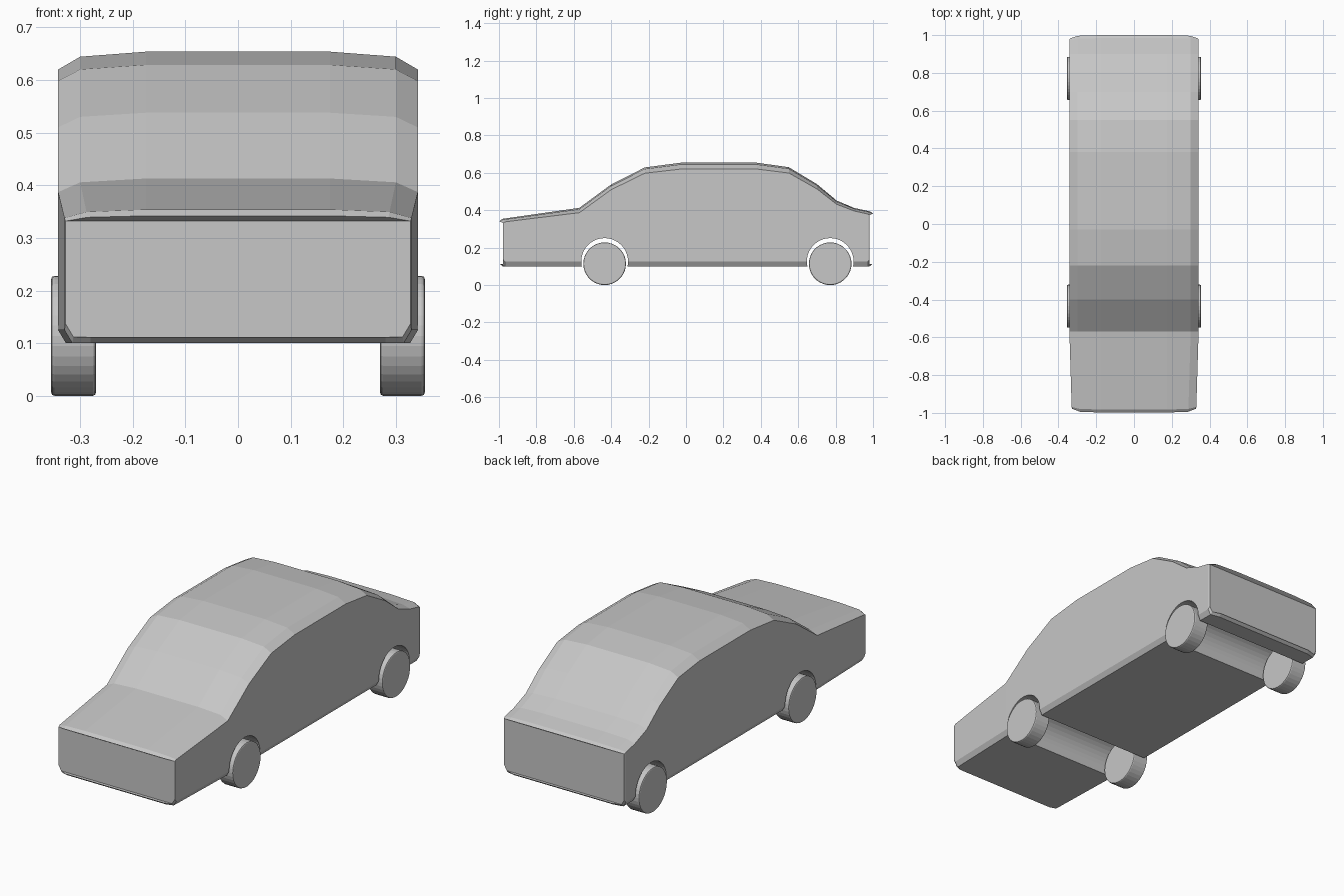
import bpy, bmesh, math

if "Cube" in bpy.data.objects:
    bpy.data.objects.remove(bpy.data.objects["Cube"])

paint = bpy.data.materials.new("plain grey")
paint.diffuse_color = (0.57, 0.57, 0.57, 1)
paint.use_nodes = True
paint.node_tree.nodes["Principled BSDF"].inputs["Base Color"].default_value = paint.diffuse_color


def add_object(name, bm, material=paint):
    bmesh.ops.recalc_face_normals(bm, faces=bm.faces)
    mesh = bpy.data.meshes.new(name)
    bm.to_mesh(mesh)
    bm.free()
    ob = bpy.data.objects.new(name, mesh)
    bpy.context.collection.objects.link(ob)
    ob.data.materials.append(material)
    return ob


def cylinder(name, radius, x0, x1, y, z, sides):
    bm = bmesh.new()
    rings = []
    for x in (x0, x1):
        rings.append([bm.verts.new((x, y + radius * math.sin(2 * math.pi * i / sides),
                                    z + radius * math.cos(2 * math.pi * i / sides)))
                      for i in range(sides)])
    for i in range(sides):
        j = (i + 1) % sides
        bm.faces.new((rings[0][i], rings[0][j], rings[1][j], rings[1][i]))
    bm.faces.new(rings[0])
    bm.faces.new(rings[1])
    return add_object(name, bm)


# Body stations: y, top height, half width, edge drop, bottom, corner pull-back
stations = [
    (-0.998, 0.342, 0.328, 0.010, 0.112, 0.020),
    (-0.982, 0.354, 0.330, 0.016, 0.100, 0.014),
    (-0.570, 0.413, 0.342, 0.026, 0.100, 0),
    (-0.400, 0.538, 0.342, 0.028, 0.100, 0),
    (-0.220, 0.629, 0.342, 0.031, 0.100, 0),
    (-0.030, 0.654, 0.342, 0.034, 0.100, 0),
    (0.380, 0.654, 0.342, 0.034, 0.100, 0),
    (0.550, 0.630, 0.342, 0.031, 0.100, 0),
    (0.700, 0.540, 0.342, 0.026, 0.100, 0),
    (0.805, 0.452, 0.342, 0.020, 0.100, 0),
    (0.900, 0.412, 0.342, 0.016, 0.100, 0),
    (0.984, 0.394, 0.342, 0.014, 0.100, -0.012),
    (1.000, 0.384, 0.339, 0.010, 0.112, -0.018),
]


def section(y, top, w, drop, low, pull):
    half = [(0.175, y, top),
            (w - 0.042, y + pull * 0.2, top - 0.28 * drop),
            (w, y + pull, top - drop),
            (w, y + pull, low + 0.025),
            (w - 0.015, y + pull, low),
            (0.28, y + pull * 0.2, low)]
    return half + [(-x, yy, z) for x, yy, z in reversed(half)]


# Car body shell, lofted along its length
bm = bmesh.new()
rings = [[bm.verts.new(p) for p in section(*s)] for s in stations]
for a, b in zip(rings, rings[1:]):
    for i in range(len(a)):
        j = (i + 1) % len(a)
        bm.faces.new((a[i], a[j], b[j], b[i]))
for ring in (rings[0], rings[-1]):
    for i in range(5):
        bm.faces.new((ring[i], ring[i + 1], ring[10 - i], ring[11 - i]))
body = add_object("car_body", bm)

# Wheel channels through the body, and the wheels
for end, y in (("front", -0.435), ("rear", 0.771)):
    cutter = cylinder(end + "_arch_cutter", 0.125, -0.5, 0.5, y, 0.126, 40)
    cutter.hide_render = True
    cutter.hide_viewport = True
    cut = body.modifiers.new(end + "_arch", 'BOOLEAN')
    cut.operation = 'DIFFERENCE'
    cut.solver = 'EXACT'
    cut.object = cutter
    for side, s in (("left", -1), ("right", 1)):
        wheel = cylinder(f"{end}_{side}_wheel", 0.114, s * 0.27, s * 0.355, y, 0.114, 36)
        bev = wheel.modifiers.new("rounded_rim", 'BEVEL')
        bev.width = 0.006
        bev.segments = 2
        bev.limit_method = 'ANGLE'
        bev.angle_limit = math.radians(40)
